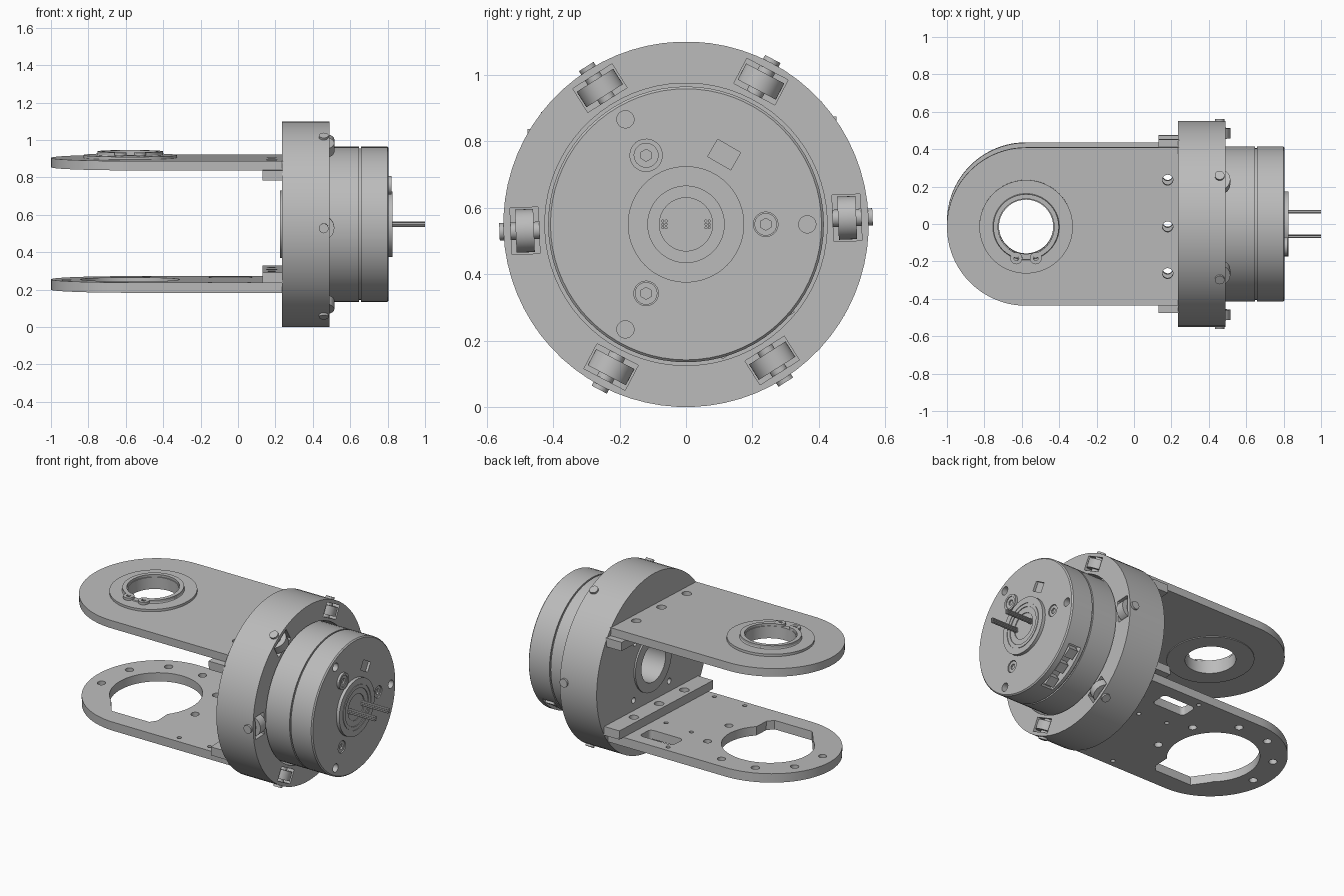
import bpy, bmesh
from math import sin, cos, pi, radians
from mathutils import Matrix, Vector

if "Cube" in bpy.data.objects:
    bpy.data.objects.remove(bpy.data.objects["Cube"])

AXIS_Z = 0.55
TILT = radians(2.3)
SEG = 72

grey = bpy.data.materials.new("machined_grey")
grey.use_nodes = True
grey.diffuse_color = (0.5, 0.5, 0.5, 1)
grey.node_tree.nodes["Principled BSDF"].inputs["Base Color"].default_value = (0.5, 0.5, 0.5, 1)


# Shape makers: each returns a function that adds its geometry to a bmesh
def lathe(profile, axis="X", centre=(0, 0, 0), closed=True, seg=SEG):
    """Revolve (along, radius) points around an axis."""
    def add(bm):
        ax = Vector((1, 0, 0)) if axis == "X" else Vector((0, 0, 1))
        side = Vector((0, 0, 1)) if axis == "X" else Vector((1, 0, 0))
        c = Vector(centre)
        vs = [bm.verts.new(c + ax * a + side * r) for a, r in profile]
        ends = vs[1:] + vs[:1] if closed else vs[1:]
        es = [bm.edges.new(p) for p in zip(vs, ends)]
        bmesh.ops.spin(bm, geom=vs + es, cent=c, axis=ax, angle=2 * pi, steps=seg)
        bmesh.ops.remove_doubles(bm, verts=bm.verts, dist=1e-5)
    return add


def rod(centre, r, a0, a1, axis="X", seg=32):
    return lathe([(a0, 0), (a0, r), (a1, r), (a1, 0)], axis, centre, False, seg)


def prism(outline, z0, z1):
    def add(bm):
        f = bm.faces.new([bm.verts.new((x, y, z0)) for x, y in outline])
        g = bmesh.ops.extrude_face_region(bm, geom=[f])["geom"]
        vs = [v for v in g if isinstance(v, bmesh.types.BMVert)]
        bmesh.ops.translate(bm, verts=vs, vec=(0, 0, z1 - z0))
    return add


def box(centre, size):
    def add(bm):
        m = Matrix.Translation(centre) @ Matrix.Diagonal((*size, 1))
        bmesh.ops.create_cube(bm, size=1, matrix=m)
    return add


def moved(shape, matrix):
    def add(bm):
        tmp = bmesh.new()
        shape(tmp)
        tmp.transform(matrix)
        me = bpy.data.meshes.new("tmp")
        tmp.to_mesh(me)
        tmp.free()
        bm.from_mesh(me)
        bpy.data.meshes.remove(me)
    return add


def around(shape, degrees):
    """Turn a shape around the main x axis."""
    return moved(shape, Matrix.Rotation(radians(degrees), 4, "X"))


def arc(cx, cy, r, a0, a1, n=36):
    return [(cx + r * cos(radians(a0 + (a1 - a0) * i / n)),
             cy + r * sin(radians(a0 + (a1 - a0) * i / n))) for i in range(n + 1)]


def build(name, shapes):
    bm = bmesh.new()
    for s in shapes:
        moved(s, Matrix())(bm)
    bmesh.ops.recalc_face_normals(bm, faces=bm.faces)
    me = bpy.data.meshes.new(name)
    bm.to_mesh(me)
    bm.free()
    ob = bpy.data.objects.new(name, me)
    bpy.context.collection.objects.link(ob)
    return ob


def part(name, shapes, cuts=(), tilt=TILT):
    """Build a part, subtract each group of cutters, then place and shade it."""
    ob = build(name, shapes)
    ob.data.materials.append(grey)
    bpy.ops.object.select_all(action="DESELECT")
    bpy.context.view_layer.objects.active = ob
    ob.select_set(True)
    for group in cuts:
        cutter = build("cutter", group)
        mod = ob.modifiers.new("cut", "BOOLEAN")
        mod.operation, mod.solver, mod.object = "DIFFERENCE", "EXACT", cutter
        bpy.ops.object.modifier_apply(modifier=mod.name)
        bpy.data.objects.remove(cutter)
    ob.location.z = AXIS_Z
    ob.rotation_euler.x = tilt
    bpy.ops.object.shade_smooth_by_angle(angle=radians(30))
    return ob


# Fork plates with their mounting rails
EYE = -0.577
RP = 0.423
stadium = arc(EYE, 0, RP, 90, 270, 48) + [(0.24, -RP), (0.24, RP)]
bolts = [rod((0.18, y, 0), 0.028, -0.5, 0.5, "Z") for y in (-0.25, 0, 0.25)]
part("upper_plate", [prism(stadium, 0.305, 0.355)],
     [bolts, [rod((EYE, 0, 0), 0.2, 0.2, 0.5, "Z", SEG)]])

ring_holes = [rod((EYE + 0.345 * cos(radians(a)), 0.345 * sin(radians(a)), 0), 0.024, -0.5, 0, "Z")
              for a in (-15, 30, 75, 113, 151, 189)]
small_holes = [rod((x, y, 0), 0.013, -0.5, 0, "Z", 16)
               for x, y in ((-0.15, -0.38), (0.06, -0.38), (-0.13, 0.12), (-0.15, 0.38), (0.06, 0.1))]
pocket = [(EYE + x, y) for x, y in ((-0.22, -0.1), (-0.16, -0.22), (-0.09, -0.31),
                                    (0.17, -0.31), (0.2, -0.27), (0.2, -0.1))]
slot = [p for x, y, a in ((0.05, 0.32, 0), (-0.13, 0.32, 90), (-0.13, 0.26, 180), (0.05, 0.26, 270))
        for p in arc(x, y, 0.025, a, a + 90, 6)]
part("lower_plate", [prism(stadium, -0.35, -0.295)],
     [bolts, [rod((EYE, 0, 0), 0.265, -0.5, 0, "Z", SEG)], [prism(pocket, -0.5, 0)],
      [prism(slot, -0.5, 0)], ring_holes, small_holes])

for name, z in (("upper_rail", 0.279), ("lower_rail", -0.268)):
    part(name, [box((0.185, 0, z), (0.11, 0.93, 0.054))], [bolts])

# Bearing hub in the upper plate
part("bearing_hub", [lathe([(0.3, 0.145), (0.3, 0.25), (0.37, 0.25), (0.37, 0.178),
                            (0.375, 0.175), (0.375, 0.145)], "Z", (EYE, 0, 0))])
clip = arc(EYE, 0, 0.175, -75, 255, 60) + arc(EYE, 0, 0.15, 255, -75, 60)
part("retaining_clip", [prism(clip, 0.374, 0.39)])
for side in (-1, 1):
    part("clip_lug", [rod((EYE + side * 0.052, -0.168, 0), 0.032, 0.374, 0.39, "Z", 20)],
         [[rod((EYE + side * 0.052, -0.168, 0), 0.013, 0.3, 0.5, "Z", 16)]])

# Main ring with roller pockets
ring_profile = [(0.235, 0.13), (0.235, 0.55), (0.49, 0.55), (0.49, 0.425), (0.4, 0.425), (0.4, 0.13)]
pockets = [around(box((0.45, 0.485, 0), (0.16, 0.085, 0.14)), 60 * k) for k in range(6)]
face_holes = [around(rod((0, 0.25, 0), 0.018, 0.2, 0.27, seg=16), 45 + 90 * k) for k in range(4)]
part("main_ring", [lathe(ring_profile)], [pockets, face_holes])
part("rear_bearing", [lathe([(0.225, 0.12), (0.225, 0.18), (0.25, 0.18), (0.25, 0.135),
                             (0.39, 0.135), (0.39, 0.12)])])

# Rollers and their pins, spaced around the ring
to_radial = Matrix.Translation((0.45, 0, 0)) @ Matrix.Rotation(pi / 2, 4, "Z")
for k in range(6):
    roller = lathe([(0.458, 0.015), (0.458, 0.065), (0.513, 0.065), (0.513, 0.015)], seg=40)
    part("roller", [around(moved(roller, to_radial), 60 * k)])
    part("roller_pin", [around(moved(rod((0, -0.008, 0), 0.026, 0.44, 0.562, seg=24),
                                     to_radial), 60 * k)])

# Motor housing with groove, screw holes and side connector opening
motor = [(0.39, 0), (0.39, 0.415), (0.648, 0.415), (0.648, 0.405), (0.657, 0.405),
         (0.657, 0.415), (0.798, 0.415), (0.805, 0.408), (0.805, 0)]
mount_holes = [around(rod((0, 0.365, 0), 0.026, 0.75, 0.9, seg=24), a) for a in (0, 120, 240)]
screw_holes = [around(rod((0, 0.24, 0), 0.037, 0.785, 0.9, seg=24), a) for a in (0, 240)]
connector_slot = around(box((0.72, 0.41, 0), (0.085, 0.11, 0.3)), -57)
window = moved(box((0.805, 0, 0), (0.03, 0.08, 0.06)),
               Matrix.Translation((0, 0.115, 0.21)) @ Matrix.Rotation(radians(-30), 4, "X"))
part("motor_housing", [lathe(motor, closed=False)],
     [mount_holes + screw_holes + [connector_slot, window]], 0)
part("connectors", [around(box((0.72, 0.375, t), (0.06, 0.05, 0.06)), -57)
                    for t in (-0.1, 0, 0.1)], (), 0)


# Socket-head screws on the motor face
def hex_socket(x0, x1):
    return rod((0, 0.24, 0), 0.018, x0, x1, seg=6)


for a in (0, 240):
    part("face_screw", [around(rod((0, 0.24, 0), 0.034, 0.78, 0.8, seg=24), a)],
         [[around(hex_socket(0.79, 0.9), a)]], 0)
part("raised_screw", [around(lathe([(0.8, 0), (0.8, 0.05), (0.82, 0.05), (0.82, 0.036), (0.815, 0.036),
                                    (0.815, 0)], centre=(0, 0.24, 0), closed=False, seg=32), 120)],
     [[around(hex_socket(0.805, 0.9), 120)]], 0)

# Stepped end cap and wire bundles
cap = [(0.8, 0), (0.8, 0.175), (0.825, 0.175), (0.825, 0.139), (0.821, 0.139), (0.821, 0.135),
       (0.825, 0.135), (0.825, 0.115), (0.82, 0.115), (0.82, 0.08), (0.815, 0.08), (0.815, 0)]
part("end_cap", [lathe(cap, closed=False)], (), 0)
for side in (-1, 1):
    part("wire_bundle", [rod((0, side * 0.065 + dy, dz), 0.0045, 0.81, 1.0, seg=10)
                         for dy in (-0.005, 0.005) for dz in (-0.01, 0, 0.01)], (), 0)
